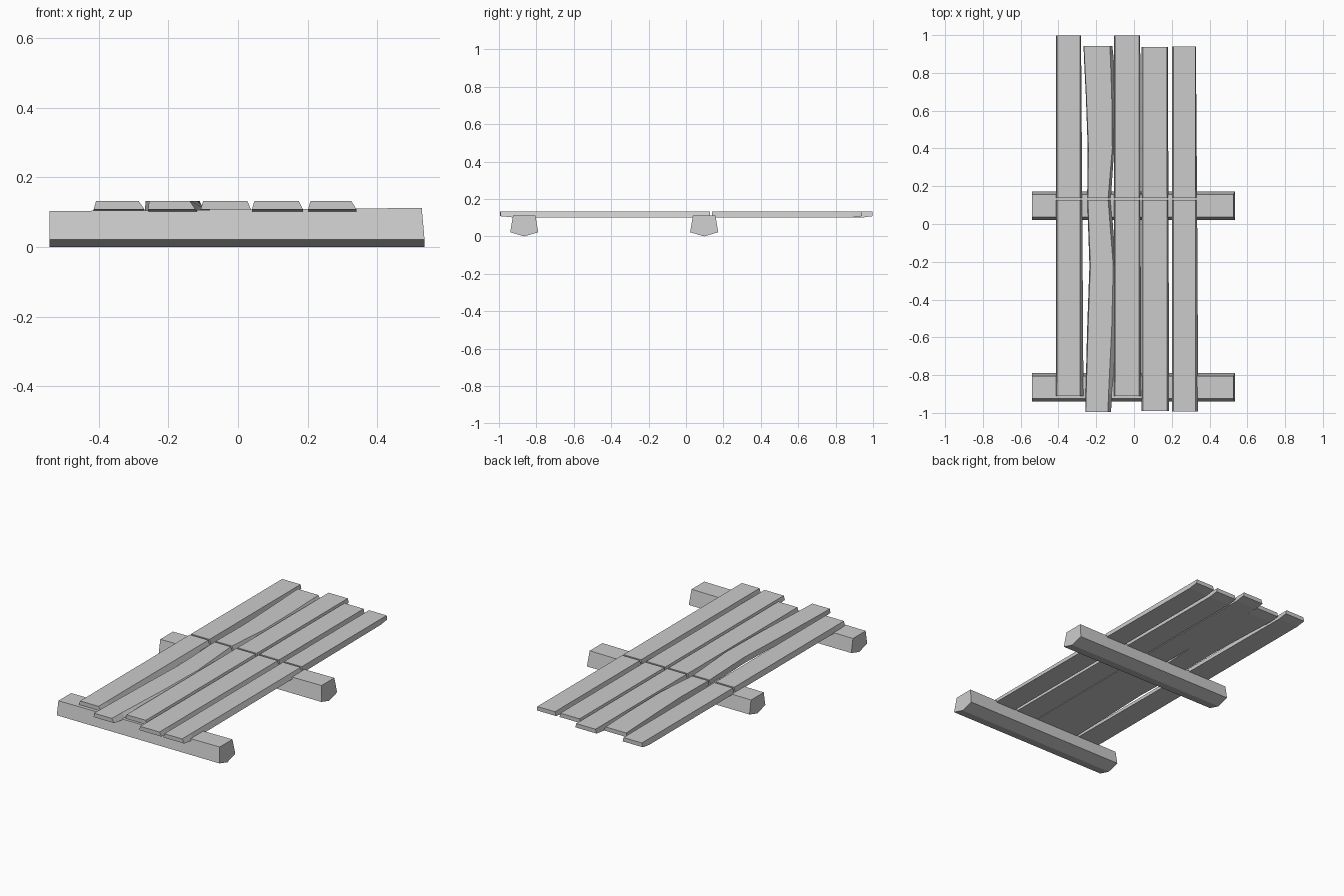
import bpy, bmesh

if "Cube" in bpy.data.objects:
    bpy.data.objects.remove(bpy.data.objects["Cube"])


def loft(name, rings):
    """Closed solid skinned through matching cross-sections."""
    bm = bmesh.new()
    loops = [[bm.verts.new(p) for p in ring] for ring in rings]
    n = len(loops[0])
    for a, b in zip(loops, loops[1:]):
        for i in range(n):
            j = (i + 1) % n
            bm.faces.new((a[i], a[j], b[j], b[i]))
    bm.faces.new(loops[0])
    bm.faces.new(loops[-1])
    bmesh.ops.recalc_face_normals(bm, faces=bm.faces)
    mesh = bpy.data.meshes.new(name)
    bm.to_mesh(mesh)
    bm.free()
    obj = bpy.data.objects.new(name, mesh)
    bpy.context.collection.objects.link(obj)
    return obj


# Two five-sided support beams running along x
def beam(name, yc):
    def section(x_low, x_top, z_top):
        return [(x_low, yc, 0), (x_low, yc + 0.075, 0.022),
                (x_top, yc + 0.06, z_top), (x_top, yc - 0.06, z_top),
                (x_low, yc - 0.075, 0.022)]
    loft(name, [section(-0.54, -0.54, 0.103), section(0.535, 0.527, 0.112)])


beam("front_beam", -0.865)
beam("back_beam", 0.097)

# Planks: stations (y, bottom left, top left, top right, bottom right)
Z_TOP, Z_LOW, Z_END = 0.132, 0.1, 0.108
SEAM = (0.127, 0.138)


def plank_half(name, stations, end_index):
    rings = []
    for i, (y, bl, tl, tr, br) in enumerate(stations):
        z = Z_END if i == end_index else Z_LOW
        rings.append([(bl, y, z), (tl, y, Z_TOP), (tr, y, Z_TOP), (br, y, z)])
    loft(name, rings)


def plank(name, front, back):
    """Two halves butted with a narrow seam over the back beam."""
    plank_half(name + "_front", front, 0)
    plank_half(name + "_back", back, len(back) - 1)


# Straight planks: front y, back y, top left, top right, front flare, back flare
straight = [
    ("plank_1", -0.91, 0.998, -0.407, -0.285, 0.017, 0.005),
    ("plank_3", -0.91, 0.998, -0.100, 0.027, 0.010, 0.006),
    ("plank_4", -0.99, 0.938, 0.047, 0.174, 0.012, 0.005),
    ("plank_5", -0.992, 0.940, 0.208, 0.325, 0.015, 0.003),
]
for name, y0, y1, tl, tr, flare0, flare1 in straight:
    mid = (flare0 + flare1) / 2

    def st(y, flare):
        return (y, tl - 0.007, tl, tr, tr + flare)
    plank(name,
          [st(y0, flare0), st(y0 + 0.08, flare0), st(SEAM[0], mid)],
          [st(SEAM[1], mid), st(y1 - 0.06, flare1), st(y1, flare1)])

# Warped second plank
plank("plank_2",
      [(-0.995, -0.258, -0.255, -0.138, -0.122),
       (-0.90, -0.257, -0.253, -0.135, -0.115),
       (-0.55, -0.248, -0.243, -0.118, -0.078),
       (-0.22, -0.236, -0.231, -0.110, -0.095),
       (SEAM[0], -0.248, -0.244, -0.137, -0.122)],
      [(SEAM[1], -0.248, -0.244, -0.137, -0.122),
       (0.40, -0.245, -0.241, -0.115, -0.105),
       (0.68, -0.255, -0.252, -0.118, -0.095),
       (0.88, -0.265, -0.262, -0.125, -0.108),
       (0.942, -0.267, -0.265, -0.128, -0.115)])
